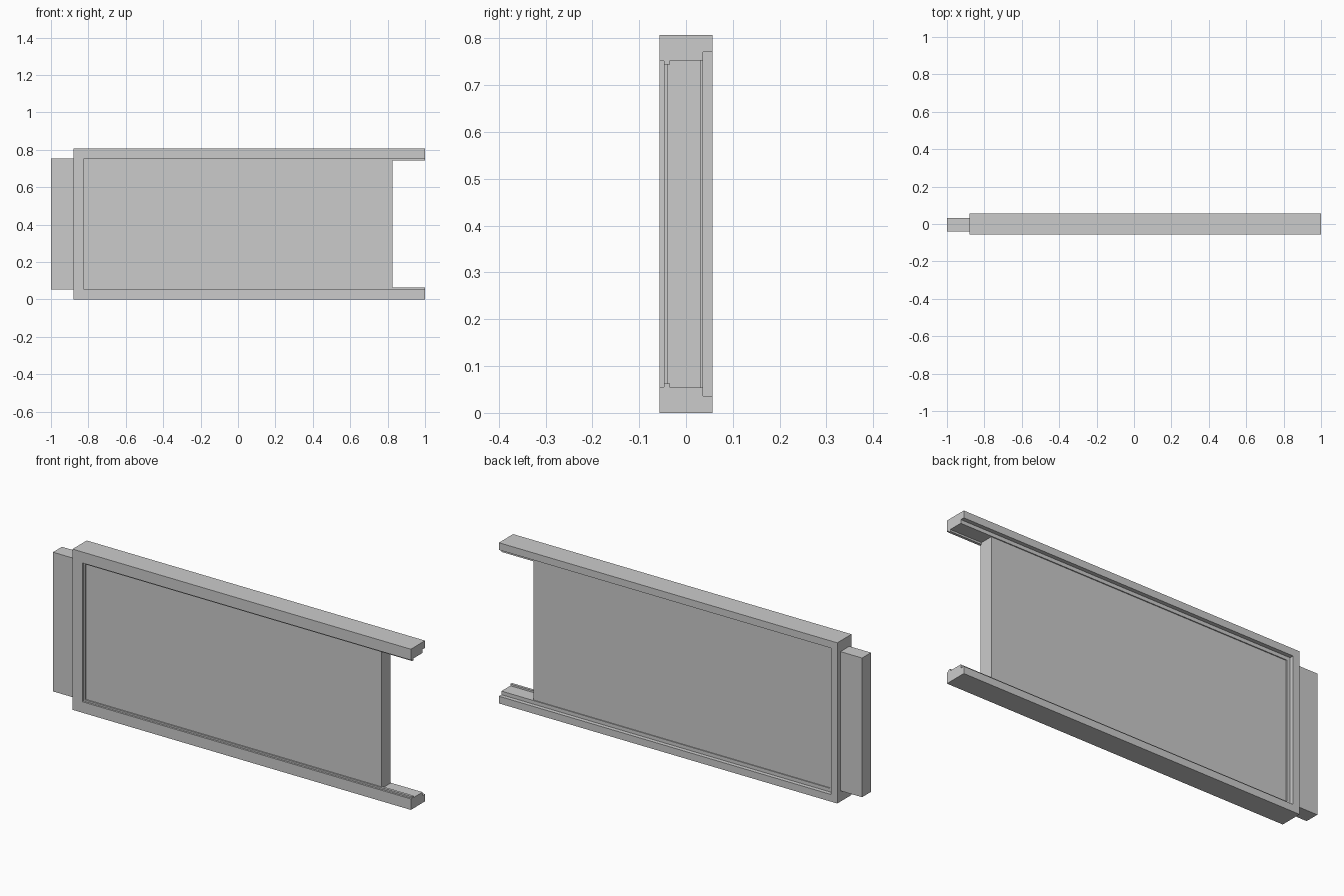
import bpy, bmesh

if "Cube" in bpy.data.objects:
    bpy.data.objects.remove(bpy.data.objects["Cube"])

HEIGHT = 0.807
LEFT, RIGHT = -0.88, 1.0

# Rail cross-section: (distance inward from outer edge, y)
profile = [
    (0.0, -0.0565), (0.055, -0.0565), (0.055, -0.047), (0.063, -0.047),
    (0.063, -0.034), (0.054, -0.034), (0.054, 0.036), (0.036, 0.036),
    (0.036, 0.0565), (0.0, 0.0565),
]


def add_object(name, bm):
    bmesh.ops.recalc_face_normals(bm, faces=bm.faces)
    mesh = bpy.data.meshes.new(name)
    bm.to_mesh(mesh)
    bm.free()
    obj = bpy.data.objects.new(name, mesh)
    bpy.context.collection.objects.link(obj)
    return obj


# Three-sided frame: profile swept along bottom, left and top with mitred corners
bm = bmesh.new()
stations = [
    lambda u, y: (RIGHT, y, u),
    lambda u, y: (LEFT + u, y, u),
    lambda u, y: (LEFT + u, y, HEIGHT - u),
    lambda u, y: (RIGHT, y, HEIGHT - u),
]
rings = [[bm.verts.new(place(u, y)) for u, y in profile] for place in stations]
n = len(profile)
for a, b in zip(rings, rings[1:]):
    for i in range(n):
        j = (i + 1) % n
        bm.faces.new((a[i], a[j], b[j], b[i]))
bm.faces.new(rings[0])
bm.faces.new(rings[-1])
add_object("track_frame", bm)

# Sliding panel passing through the left stile
bm = bmesh.new()
bmesh.ops.create_cube(bm, size=1.0)
low, high = (-1.0, -0.04, 0.054), (0.825, 0.031, HEIGHT - 0.054)
for v in bm.verts:
    v.co = [l if c < 0 else h for c, l, h in zip(v.co, low, high)]
add_object("sliding_panel", bm)
